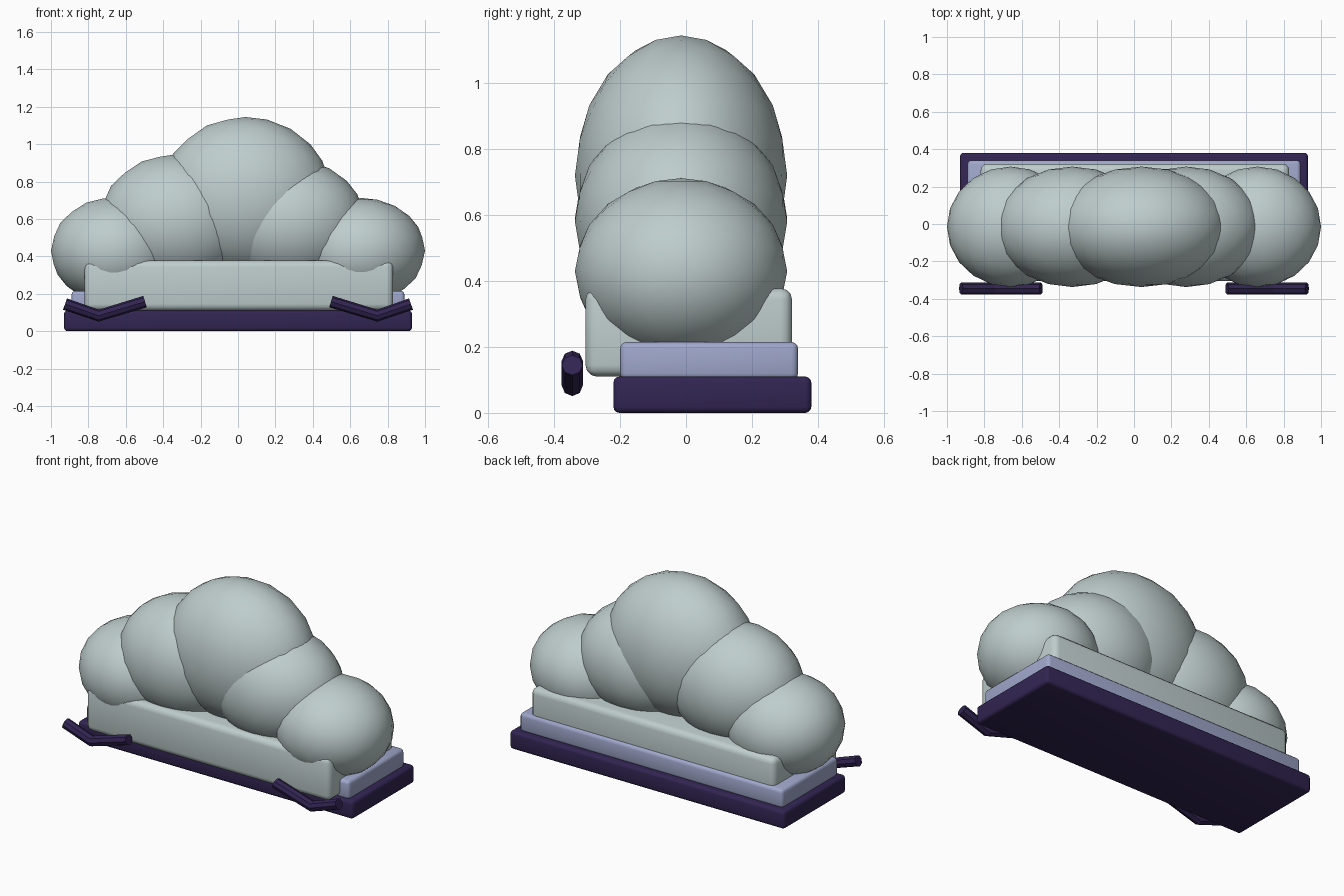
import bpy, bmesh
from mathutils import Vector

cube = bpy.data.objects.get("Cube")
if cube:
    bpy.data.objects.remove(cube, do_unlink=True)


def material(name, rgb):
    m = bpy.data.materials.new(name)
    m.use_nodes = True
    m.diffuse_color = (*rgb, 1)
    m.node_tree.nodes["Principled BSDF"].inputs["Base Color"].default_value = (*rgb, 1)
    return m


PALE = material("pale grey green", (0.52, 0.61, 0.61))
LAVENDER = material("lavender", (0.35, 0.39, 0.60))
PURPLE = material("dark purple", (0.032, 0.018, 0.085))


def finish(name, bm, *mats):
    mesh = bpy.data.meshes.new(name)
    bm.to_mesh(mesh)
    bm.free()
    for m in mats:
        mesh.materials.append(m)
    obj = bpy.data.objects.new(name, mesh)
    bpy.context.collection.objects.link(obj)
    bpy.ops.object.select_all(action="DESELECT")
    obj.select_set(True)
    bpy.context.view_layer.objects.active = obj
    bpy.ops.object.shade_smooth_by_angle()
    return obj


def rounded_box(name, low, high, bevel, mat):
    low, high = Vector(low), Vector(high)
    bm = bmesh.new()
    bmesh.ops.create_cube(bm, size=1)
    bmesh.ops.scale(bm, vec=high - low, verts=bm.verts)
    bmesh.ops.translate(bm, vec=(low + high) / 2, verts=bm.verts)
    bmesh.ops.bevel(bm, geom=bm.edges[:], offset=bevel, segments=3,
                    profile=0.5, affect="EDGES")
    return finish(name, bm, mat)


def puff(name, x, z, rx, rz):
    bm = bmesh.new()
    bmesh.ops.create_icosphere(bm, subdivisions=3, radius=1)
    bmesh.ops.scale(bm, vec=(rx, 0.322, rz), verts=bm.verts)
    bmesh.ops.translate(bm, vec=(x, -0.015, z), verts=bm.verts)
    return finish(name, bm, PALE)


def bent_bar(name, side):
    # Sweep an octagonal section along a two-arm path
    curve = bpy.data.curves.new(name + "_path", "CURVE")
    curve.dimensions = "3D"
    curve.bevel_depth = 0.032
    curve.bevel_resolution = 2
    curve.use_fill_caps = True
    path = [(0.925, 0.145), (0.745, 0.083), (0.497, 0.158)]
    spline = curve.splines.new("POLY")
    spline.points.add(len(path) - 1)
    for p, (x, z) in zip(spline.points, path):
        p.co = (side * x, -0.345, z, 1)
    helper = bpy.data.objects.new(name + "_path", curve)
    bpy.context.collection.objects.link(helper)
    deps = bpy.context.evaluated_depsgraph_get()
    mesh = bpy.data.meshes.new_from_object(helper.evaluated_get(deps))
    bpy.data.objects.remove(helper, do_unlink=True)
    bm = bmesh.new()
    bm.from_mesh(mesh)
    bpy.data.meshes.remove(mesh)
    bmesh.ops.remove_doubles(bm, verts=bm.verts, dist=0.0005)
    bmesh.ops.recalc_face_normals(bm, faces=bm.faces)
    # Pale centre on each end cap
    caps = [f for f in bm.faces if len(f.verts) > 4]
    bmesh.ops.inset_individual(bm, faces=caps, thickness=0.013)
    for f in bm.faces:
        f.material_index = int(f in caps)
    return finish(name, bm, PURPLE, PALE)


# Stepped plinth
rounded_box("base_slab", (-0.93, -0.22, 0), (0.93, 0.38, 0.11), 0.018, PURPLE)
rounded_box("middle_slab", (-0.89, -0.2, 0.1), (0.89, 0.34, 0.215), 0.02, LAVENDER)
rounded_box("cloud_bed", (-0.82, -0.305, 0.11), (0.83, 0.322, 0.378), 0.035, PALE)

# Overlapping cloud lobes
puff("centre_puff", 0.04, 0.72, 0.46, 0.425)
puff("right_inner_puff", -0.33, 0.59, 0.41, 0.355)
puff("left_inner_puff", 0.28, 0.58, 0.40, 0.34)
puff("right_outer_puff", -0.66, 0.43, 0.34, 0.287)
puff("left_outer_puff", 0.66, 0.43, 0.34, 0.282)

# Bent bars in front
bent_bar("left_bent_bar", 1)
bent_bar("right_bent_bar", -1)
